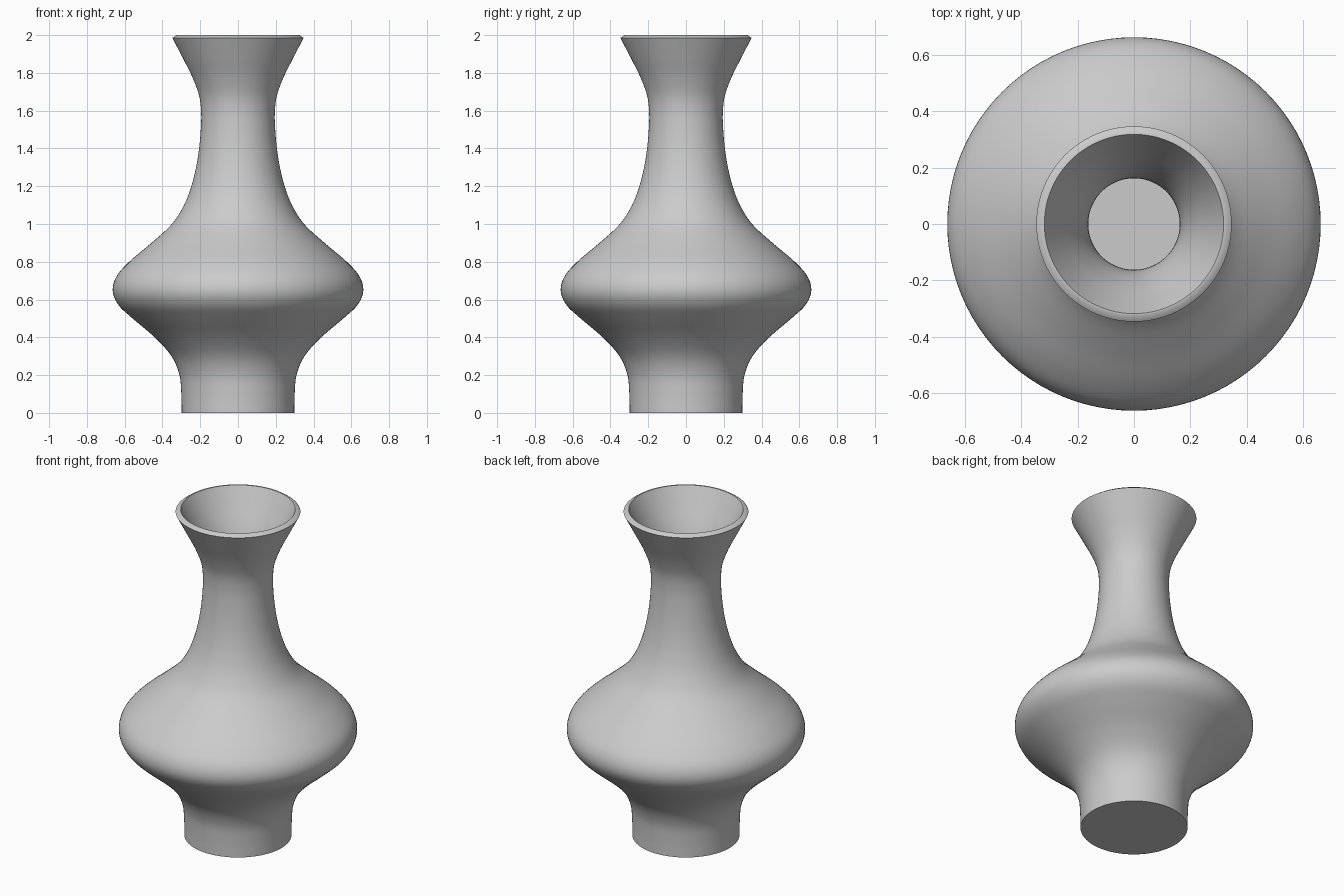
import bpy, bmesh, math
from mathutils import Vector

cube = bpy.data.objects.get("Cube")
if cube:
    bpy.data.objects.remove(cube, do_unlink=True)

SIDES = 96
WALL = 0.032


def smooth_path(points, steps=5):
    """Catmull-Rom curve through (radius, height) points."""
    p = [Vector(q) for q in points]
    p = [2 * p[0] - p[1]] + p + [2 * p[-1] - p[-2]]
    path = []
    for a, b, c, d in zip(p, p[1:], p[2:], p[3:]):
        for i in range(steps):
            t = i / steps
            path.append(0.5 * (2 * b + (c - a) * t + (2 * a - 5 * b + 4 * c - d) * t * t
                               + (3 * b - a - 3 * c + d) * t ** 3))
    return path + [p[-2]]


def inset_path(path, depth):
    """Shift a profile towards the axis along its normals."""
    result = []
    for i, p in enumerate(path):
        along = (path[min(i + 1, len(path) - 1)] - path[max(i - 1, 0)]).normalized()
        result.append(p + Vector((-along.y, along.x)) * depth)
    return result


# Outer wall from foot to lip, then inner wall back down to the floor
outer = smooth_path([(0.298, 0), (0.3, 0.1), (0.31, 0.2), (0.352, 0.3), (0.441, 0.4),
                     (0.558, 0.5), (0.632, 0.57), (0.663, 0.642), (0.645, 0.72),
                     (0.576, 0.8), (0.458, 0.9), (0.35, 1.0), (0.286, 1.1),
                     (0.247, 1.2), (0.222, 1.3), (0.206, 1.4), (0.197, 1.5),
                     (0.195, 1.59), (0.206, 1.68), (0.243, 1.78), (0.293, 1.88),
                     (0.347, 1.985)])
inner = [p for p in inset_path(outer, WALL) if p.y > WALL + 0.01]
lip = [Vector((0.326, 2.0))]
floor = [Vector((inner[0].x, WALL)), Vector((0, WALL))]
profile = [Vector((0, 0))] + outer + lip + inner[::-1] + floor

# Revolve the profile into a vase
bm = bmesh.new()
verts = [bm.verts.new((p.x, 0, p.y)) for p in profile]
edges = [bm.edges.new(pair) for pair in zip(verts, verts[1:])]
bmesh.ops.spin(bm, geom=verts + edges, cent=(0, 0, 0), axis=(0, 0, 1),
               angle=math.tau, steps=SIDES, use_merge=True)
bmesh.ops.remove_doubles(bm, verts=bm.verts, dist=0.0001)
bmesh.ops.recalc_face_normals(bm, faces=bm.faces)
mesh = bpy.data.meshes.new("vase")
bm.to_mesh(mesh)
bm.free()
vase = bpy.data.objects.new("vase", mesh)
bpy.context.collection.objects.link(vase)

# Plain grey clay
clay = bpy.data.materials.new("grey clay")
clay.use_nodes = True
color = (0.6, 0.6, 0.6, 1)
clay.diffuse_color = color
clay.node_tree.nodes["Principled BSDF"].inputs["Base Color"].default_value = color
mesh.materials.append(clay)

# Smooth shading with crisp foot and rim
bpy.ops.object.select_all(action='DESELECT')
vase.select_set(True)
bpy.context.view_layer.objects.active = vase
bpy.ops.object.shade_smooth_by_angle(angle=math.radians(50))
